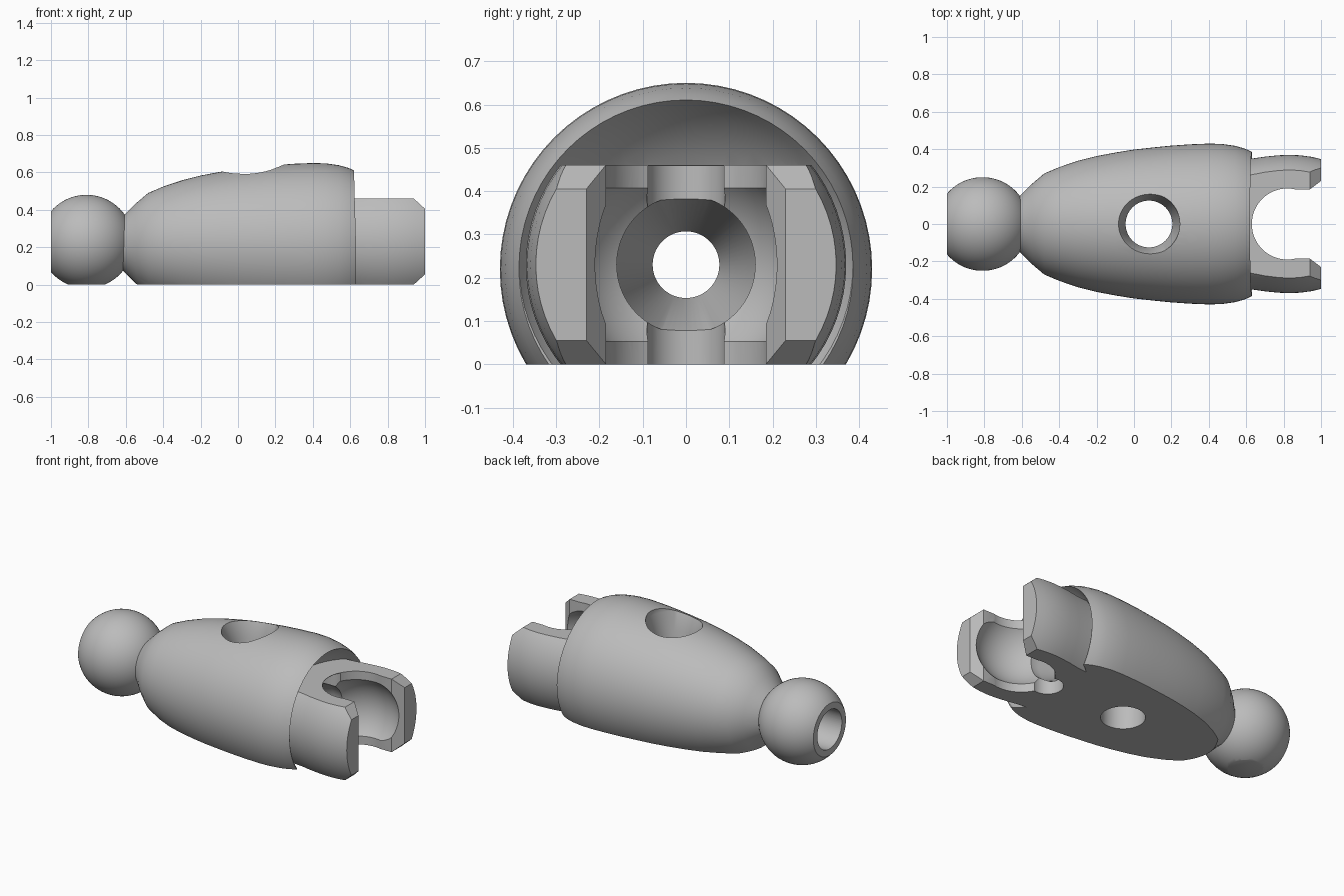
import bpy, bmesh, math
from mathutils import Vector, Matrix

if "Cube" in bpy.data.objects:
    bpy.data.objects.remove(bpy.data.objects["Cube"], do_unlink=True)

grey = bpy.data.materials.new("plain_grey")
grey.use_nodes = True
grey.diffuse_color = (0.5, 0.5, 0.5, 1)
grey.node_tree.nodes["Principled BSDF"].inputs["Base Color"].default_value = (0.5, 0.5, 0.5, 1)


def make(name, bm):
    """Turn a bmesh into a linked object with outward normals."""
    bmesh.ops.remove_doubles(bm, verts=bm.verts, dist=1e-5)
    bmesh.ops.recalc_face_normals(bm, faces=bm.faces)
    mesh = bpy.data.meshes.new(name)
    bm.to_mesh(mesh)
    bm.free()
    mesh.materials.append(grey)
    obj = bpy.data.objects.new(name, mesh)
    bpy.context.collection.objects.link(obj)
    return obj


def lathe(name, profile, z=0.0, x=0.0, upright=False, sides=72):
    """Revolve (position, radius) pairs around the x axis, or a vertical axis."""
    bm = bmesh.new()
    rings = []
    for pos, rad in profile:
        ring = []
        for i in range(sides):
            a = math.tau * i / sides
            u, v = rad * math.cos(a), rad * math.sin(a)
            ring.append(bm.verts.new((x + u, v, pos) if upright else (pos, u, z + v)))
        rings.append(ring)
    for a, b in zip(rings, rings[1:]):
        for i in range(sides):
            j = (i + 1) % sides
            bm.faces.new((a[i], a[j], b[j], b[i]))
    bm.faces.new(rings[0])
    bm.faces.new(rings[-1])
    return make(name, bm)


def ball(name, x, z, radius):
    bm = bmesh.new()
    turn = Matrix.Translation((x, 0, z)) @ Matrix.Rotation(math.pi / 2, 4, "Y")
    bmesh.ops.create_uvsphere(bm, u_segments=72, v_segments=40, radius=radius, matrix=turn)
    return make(name, bm)


def prism(name, points, direction):
    """Extrude a flat outline along a direction vector."""
    bm = bmesh.new()
    face = bm.faces.new([bm.verts.new(p) for p in points])
    top = bmesh.ops.extrude_face_region(bm, geom=[face])
    moved = [g for g in top["geom"] if isinstance(g, bmesh.types.BMVert)]
    bmesh.ops.translate(bm, verts=moved, vec=Vector(direction))
    return make(name, bm)


def combine(target, tool, operation):
    mod = target.modifiers.new("combine", "BOOLEAN")
    mod.operation, mod.solver, mod.object = operation, "EXACT", tool
    bpy.context.view_layer.objects.active = target
    bpy.ops.object.modifier_apply(modifier=mod.name)
    bpy.data.objects.remove(tool, do_unlink=True)


AXIS = 0.23      # height of the joint axis
SOCKET = 0.82    # x of the socket centre

# Tapered barrel body with a hollowed front hood
body = lathe("link_body", [
    (-0.68, 0.10), (-0.61, 0.15), (-0.545, 0.215), (-0.48, 0.27), (-0.40, 0.304),
    (-0.30, 0.338), (-0.20, 0.363), (-0.10, 0.382), (0.0, 0.398), (0.10, 0.409),
    (0.20, 0.419), (0.30, 0.426), (0.40, 0.43), (0.47, 0.428), (0.54, 0.418),
    (0.59, 0.404), (0.63, 0.386)], z=0.22)
combine(body, ball("hood_hollow", SOCKET, AXIS, 0.43), "DIFFERENCE")

# Socket fork, flat on top and bottom with bevelled tips
fork = lathe("socket_fork", [
    (0.30, 0.33), (0.63, 0.35), (0.70, 0.36), (0.77, 0.367), (0.83, 0.37),
    (0.89, 0.367), (0.95, 0.359), (1.02, 0.342)], z=AXIS)
outline = [(0.2, -0.1), (0.83, -0.1), (1.0, 0.055), (1.0, 0.405), (0.94, 0.46), (0.2, 0.46)]
combine(fork, prism("fork_outline", [(x, -0.6, z) for x, z in outline], (0, 1.2, 0)), "INTERSECT")
combine(body, fork, "UNION")

# Ball end
combine(body, ball("ball_end", -0.81, AXIS, 0.25), "UNION")

# Socket: spherical seat, round opening, open mouth and rear notch
combine(body, ball("seat", SOCKET, AXIS, 0.26), "DIFFERENCE")
combine(body, lathe("opening", [(-0.2, 0.19), (0.9, 0.19)], x=SOCKET, upright=True), "DIFFERENCE")
half = [(SOCKET, 0.185), (0.94, 0.185), (1.1, 0.305)]
mouth = [(x, y, -0.2) for x, y in half] + [(x, -y, -0.2) for x, y in reversed(half)]
combine(body, prism("mouth", mouth, (0, 0, 0.9)), "DIFFERENCE")
combine(body, lathe("notch", [(-0.2, 0.09), (0.458, 0.09)], x=0.63, upright=True), "DIFFERENCE")

# Long bore, flared at both ends
combine(body, lathe("bore", [
    (-1.1, 0.122), (-0.8, 0.122), (-0.68, 0.077), (0.35, 0.077), (0.56, 0.16),
    (0.7, 0.16)], z=AXIS), "DIFFERENCE")

# Vertical hole with a widened top
combine(body, lathe("cross_hole", [
    (-0.2, 0.125), (0.50, 0.125), (0.61, 0.165), (0.9, 0.165)], x=0.08, upright=True), "DIFFERENCE")

# Flat underside and flat ball face
base = [(-2, -2, -1), (2, -2, -1), (2, 2, -1), (-2, 2, -1)]
combine(body, prism("underside", base, (0, 0, 1)), "DIFFERENCE")
end = [(-2, -1, -1), (-1, -1, -1), (-1, 1, -1), (-2, 1, -1)]
combine(body, prism("ball_face", end, (0, 0, 3)), "DIFFERENCE")

# Smooth curved surfaces, crisp cut edges
bpy.ops.object.select_all(action="DESELECT")
body.select_set(True)
bpy.context.view_layer.objects.active = body
bpy.ops.object.shade_smooth_by_angle(angle=math.radians(25))
